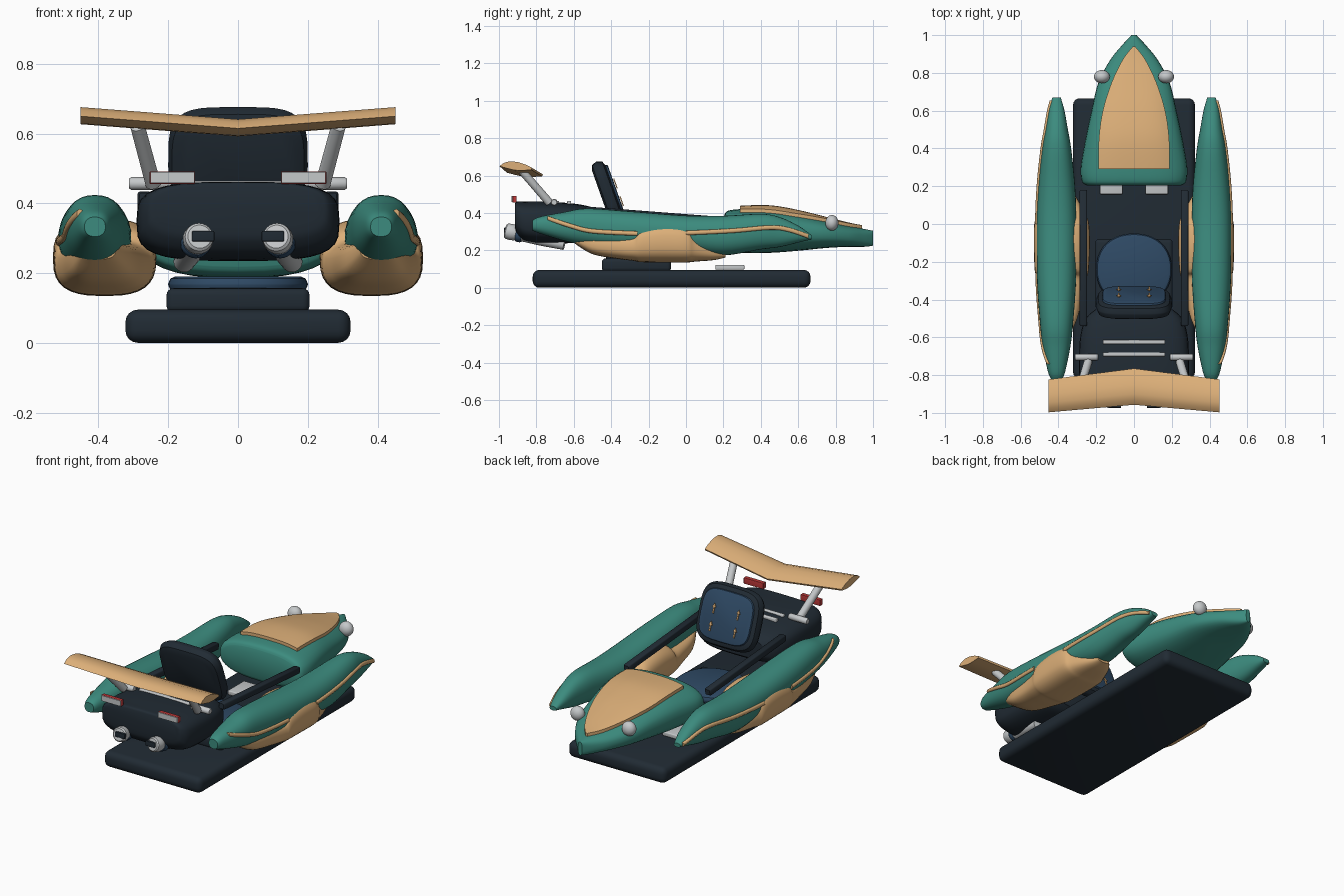
import bpy, bmesh
from math import sin, cos, pi, radians
from mathutils import Vector, Matrix

if "Cube" in bpy.data.objects:
    bpy.data.objects.remove(bpy.data.objects["Cube"])


def material(name, rgb):
    m = bpy.data.materials.new(name)
    m.use_nodes = True
    m.diffuse_color = (*rgb, 1)
    m.node_tree.nodes["Principled BSDF"].inputs["Base Color"].default_value = (*rgb, 1)
    return m


GREEN = material("teal_green", (0.045, 0.26, 0.21))
TAN = material("warm_tan", (0.72, 0.43, 0.19))
DARK = material("dark_navy", (0.015, 0.024, 0.034))
BLUE = material("seat_blue", (0.028, 0.068, 0.13))
GREY = material("light_grey", (0.56, 0.58, 0.59))
RED = material("tail_red", (0.5, 0.04, 0.04))
SIDES = (("left", 1), ("right", -1))
made = []


def finish(name, bm, mat):
    bmesh.ops.recalc_face_normals(bm, faces=bm.faces)
    me = bpy.data.meshes.new(name)
    bm.to_mesh(me)
    bm.free()
    me.materials.append(mat)
    ob = bpy.data.objects.new(name, me)
    bpy.context.collection.objects.link(ob)
    made.append(ob)
    return ob


def skin(name, rings, mat):
    """Bridge closed rings of points and cap both ends."""
    bm = bmesh.new()
    vs = [[bm.verts.new(p) for p in r] for r in rings]
    n = len(rings[0])
    for a, b in zip(vs, vs[1:]):
        for i in range(n):
            j = (i + 1) % n
            bm.faces.new((a[i], a[j], b[j], b[i]))
    bm.faces.new(vs[0])
    bm.faces.new(vs[-1])
    return finish(name, bm, mat)


def oval(hx, hz, power=2.0, n=32):
    """Superellipse outline."""
    def f(v):
        return (1 if v > 0 else -1) * abs(v) ** (2 / power)
    return [(hx * f(cos(2 * pi * i / n)), hz * f(sin(2 * pi * i / n))) for i in range(n)]


def smooth_rows(rows, steps=5):
    """Resample rows of numbers with a smooth spline."""
    out = []
    for k in range(len(rows) - 1):
        p = [rows[max(k - 1, 0)], rows[k], rows[k + 1], rows[min(k + 2, len(rows) - 1)]]
        for s in range(steps):
            t = s / steps
            out.append([b + t / 2 * (c - a + t * (2*a - 5*b + 4*c - d + t * (3*(b - c) + d - a)))
                        for a, b, c, d in zip(*p)])
    return out + [list(rows[-1])]


def at(rows, y):
    """Linear lookup of a row by its first value."""
    for a, b in zip(rows, rows[1:]):
        if y <= b[0]:
            t = max(0, (y - a[0]) / (b[0] - a[0]))
            return [u + t * (v - u) for u, v in zip(a, b)]
    return rows[-1]


def loft(name, rows, mat, power, s=1):
    """Rows hold y, centre x, centre z, half width, half height."""
    return skin(name, [[(s * (cx + px), y, cz + pz) for px, pz in oval(hx, hz, power)]
                       for y, cx, cz, hx, hz in rows], mat)


def box(name, loc, size, mat, bevel=0.01):
    bm = bmesh.new()
    bmesh.ops.create_cube(bm, size=1, matrix=Matrix.Translation(loc) @ Matrix.Diagonal((*size, 1)))
    if bevel:
        bmesh.ops.bevel(bm, geom=bm.edges[:], offset=bevel, segments=4, profile=0.5, affect="EDGES")
    return finish(name, bm, mat)


def rod(name, a, b, stations, mat, shape=(1, 1), power=2.0):
    """Turned part along a line; stations hold fraction, radius."""
    a, b = Vector(a), Vector(b)
    q = (b - a).to_track_quat("Y", "Z")
    return skin(name, [[a.lerp(b, t) + q @ Vector((x, 0, z))
                        for x, z in oval(r * shape[0], r * shape[1], power, 24)]
                       for t, r in stations], mat)


def pad(name, loc, hx, hz, thick, tilt, mat, power):
    """Cushion with rounded rims, tilted about x."""
    m = Matrix.Translation(loc) @ Matrix.Rotation(radians(tilt), 4, "X")
    r, h = thick * 0.45, thick / 2
    rims = [(-h, r), (-h + r * .3, r * .3), (-h + r, 0), (h - r, 0), (h - r * .3, r * .3), (h, r)]
    return skin(name, [[m @ Vector((x, y, z)) for x, z in oval(hx - i, hz - i, power, 40)]
                       for y, i in rims], mat)


# Base plate, seat block and seat
box("base_plate", (0, -0.077, 0.048), (0.645, 1.485, 0.095), DARK, 0.035)
box("seat_block", (0, -0.265, 0.122), (0.41, 0.37, 0.07), DARK, 0.02)
pad("seat_cushion", (0, -0.24, 0.168), 0.2, 0.19, 0.045, 90, BLUE, 2.2)
pad("seat_back", (0, -0.42, 0.51), 0.2, 0.175, 0.078, 19.5, DARK, 4)
pad("seat_back_panel", (0, -0.383, 0.523), 0.168, 0.142, 0.022, 19.5, BLUE, 4)

# Small pointed ornaments on the seat back
lean = Matrix.Translation((0, -0.37, 0.528)) @ Matrix.Rotation(radians(19.5), 4, "X")
for side, s in SIDES:
    for level, z in (("upper", 0.03), ("lower", -0.07)):
        pts = [(0, 0.028), (0.012, 0.006), (0.004, 0.008), (0.004, -0.028),
               (-0.004, -0.028), (-0.004, 0.008), (-0.012, 0.006)]
        skin(f"{side}_{level}_seat_pin", [[lean @ Vector((s * 0.08 + x, y, z + v)) for x, v in pts]
                                          for y in (0, 0.006)], TAN)

# Nose and its hood panel
nose = smooth_rows([(0.205, 0, 0.305, 0.25, 0.085), (0.225, 0, 0.305, 0.275, 0.107),
                    (0.3, 0, 0.304, 0.282, 0.117), (0.45, 0, 0.305, 0.257, 0.118),
                    (0.6, 0, 0.298, 0.225, 0.1), (0.75, 0, 0.287, 0.188, 0.074),
                    (0.87, 0, 0.275, 0.125, 0.056), (0.95, 0, 0.267, 0.06, 0.048),
                    (1.0, 0, 0.265, 0.014, 0.04)])
NP = 2.6
loft("nose", nose, GREEN, NP)


def nose_top(x, y):
    _, _, cz, hx, hz = at(nose, y)
    return cz + hz * max(0, 1 - (abs(x) / hx) ** NP) ** (1 / NP)


rings = []
for y, w in smooth_rows([(0.29, 0.188), (0.45, 0.186), (0.6, 0.165), (0.75, 0.118),
                         (0.87, 0.06), (0.94, 0.006)]):
    xs = [w * (i / 8 - 1) for i in range(17)]
    rings.append([(x, y, nose_top(x, y) + 0.018) for x in xs]
                 + [(x, y, nose_top(x, y) - 0.01) for x in reversed(xs)])
skin("hood_panel", rings, TAN)

# Rear engine body with vent slats
loft("rear_body", smooth_rows([(-0.915, 0, 0.39, 0.235, 0.06), (-0.905, 0, 0.375, 0.262, 0.085),
                               (-0.86, 0, 0.355, 0.285, 0.106), (-0.75, 0, 0.348, 0.291, 0.113),
                               (-0.6, 0, 0.345, 0.285, 0.105), (-0.5, 0, 0.34, 0.255, 0.09),
                               (-0.45, 0, 0.34, 0.2, 0.06)]), DARK, 3.4)
for i, y in enumerate((-0.625, -0.69)):
    box(f"vent_slat_{i + 1}", (0, y, 0.452), (0.33, 0.022, 0.025), GREY, 0.005)

# Rear wing with a swept airfoil section
foil = [(-1, -0.003), (-0.75, 0.014), (-0.4, 0.023), (0.1, 0.02), (0.6, 0.006), (1, -0.012),
        (0.95, -0.022), (0.4, -0.026), (-0.1, -0.024), (-0.6, -0.013)]
skin("rear_wing", [[(x, cy + u * c, cz + v) for u, v in foil] for x, cy, cz, c in
                   ((-0.452, -0.91, 0.653, 0.087), (0, -0.861, 0.618, 0.096),
                    (0.452, -0.91, 0.653, 0.087))], TAN)

# Side pods
pod = smooth_rows([(-0.82, 0.41, 0.333, 0.03, 0.028), (-0.78, 0.41, 0.335, 0.046, 0.045),
                   (-0.65, 0.41, 0.328, 0.073, 0.077), (-0.53, 0.41, 0.325, 0.087, 0.099),
                   (-0.3, 0.41, 0.304, 0.103, 0.105), (0, 0.41, 0.288, 0.105, 0.098),
                   (0.2, 0.41, 0.279, 0.098, 0.106), (0.4, 0.41, 0.3, 0.077, 0.095),
                   (0.5, 0.41, 0.298, 0.06, 0.08), (0.6, 0.41, 0.287, 0.042, 0.045),
                   (0.67, 0.41, 0.27, 0.022, 0.012)])
belly = smooth_rows([(-0.6, 0.4, 0.27, 0.05, 0.03), (-0.5, 0.39, 0.235, 0.09, 0.055),
                     (-0.36, 0.385, 0.222, 0.117, 0.068), (-0.28, 0.383, 0.22, 0.134, 0.076),
                     (-0.24, 0.383, 0.236, 0.143, 0.099), (-0.12, 0.382, 0.245, 0.148, 0.11),
                     (0, 0.383, 0.238, 0.145, 0.103), (0.05, 0.383, 0.22, 0.125, 0.08),
                     (0.15, 0.39, 0.193, 0.08, 0.045), (0.21, 0.4, 0.18, 0.04, 0.018)])
PP = 2.3


def trim(name, path, s):
    """Thin strip that follows the outer wall of a pod."""
    rings = []
    for y, z in smooth_rows(path, 6):
        _, cx, cz, hx, hz = at(pod, y)
        x = cx + hx * max(0, 1 - abs((z - cz) / hz) ** PP) ** (1 / PP)
        rings.append([(s * (x + a), y, z + b) for a, b in oval(0.009, 0.012, 2, 12)])
    skin(name, rings, TAN)


for side, s in SIDES:
    loft(f"{side}_pod", pod, GREEN, PP, s)
    loft(f"{side}_pod_belly", belly, TAN, 2.8, s)
    trim(f"{side}_rear_trim", [(-0.74, 0.372), (-0.62, 0.332), (-0.5, 0.303), (-0.26, 0.29)], s)
    trim(f"{side}_front_trim", [(0.0, 0.293), (0.25, 0.305), (0.45, 0.322), (0.55, 0.31),
                                (0.655, 0.275)], s)
    rod(f"{side}_rail", (s * 0.268, -0.54, 0.415), (s * 0.268, 0.18, 0.36),
        [(0, 0.015), (0.01, 0.02), (0.99, 0.02), (1, 0.015)], DARK, (1, 1), 5)

    # Headlights and pedals
    bm = bmesh.new()
    bmesh.ops.create_uvsphere(bm, u_segments=24, v_segments=14, radius=1,
                              matrix=Matrix.Translation((s * 0.17, 0.78, 0.347))
                              @ Matrix.Diagonal((0.042, 0.035, 0.042, 1)))
    finish(f"{side}_headlight", bm, GREY)
    box(f"{side}_pedal", (s * 0.12, 0.235, 0.11), (0.12, 0.155, 0.026), GREY, 0.006)

    # Wing struts, feet and tail lights
    rod(f"{side}_wing_strut", (s * 0.243, -0.73, 0.455), (s * 0.288, -0.875, 0.622),
        [(0, 0.022), (1, 0.021)], GREY)
    rod(f"{side}_strut_foot", (s * 0.19, -0.705, 0.457), (s * 0.312, -0.705, 0.457),
        [(0, 0.014), (0.05, 0.018), (0.95, 0.018), (1, 0.014)], GREY)
    box(f"{side}_tail_light", (s * 0.188, -0.916, 0.474), (0.13, 0.022, 0.036), RED, 0.002)
    box(f"{side}_tail_light_plate", (s * 0.188, -0.929, 0.474), (0.126, 0.006, 0.032), GREY, 0)

    # Exhaust pipes
    tip, root = (s * 0.11, -0.965, 0.305), (s * 0.155, -0.65, 0.232)
    rod(f"{side}_exhaust", tip, root, [(0, 0.034), (0.02, 0.041), (0.1, 0.044), (0.17, 0.04),
                                       (0.2, 0.036), (0.6, 0.036), (1, 0.03)], GREY)
    rod(f"{side}_exhaust_ring", tip, root, [(0.19, 0.04), (0.21, 0.044), (0.27, 0.044),
                                            (0.29, 0.04)], BLUE)
    box(f"{side}_exhaust_slot", (s * 0.1, -0.965, 0.306), (0.064, 0.016, 0.03), DARK, 0.003)

# Smooth shading with crisp edges
bpy.ops.object.select_all(action="DESELECT")
for ob in made:
    ob.select_set(True)
bpy.context.view_layer.objects.active = made[0]
bpy.ops.object.shade_smooth_by_angle(angle=radians(40))
